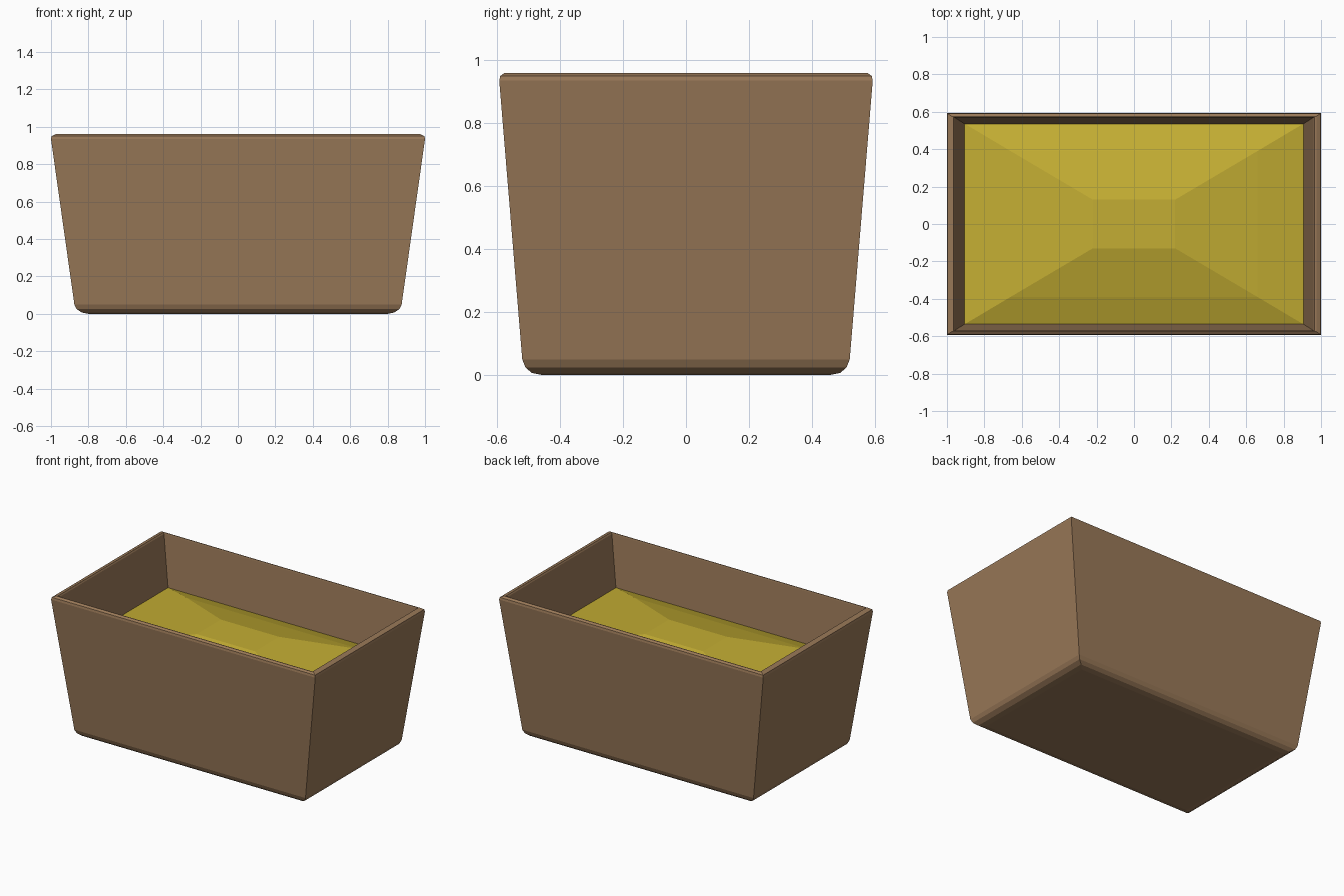
import bpy
import bmesh

cube = bpy.data.objects.get("Cube")
if cube:
    bpy.data.objects.remove(cube, do_unlink=True)


def make_material(name, color):
    mat = bpy.data.materials.new(name)
    mat.use_nodes = True
    mat.diffuse_color = color
    mat.node_tree.nodes["Principled BSDF"].inputs["Base Color"].default_value = color
    return mat


def loft_rectangles(name, rings, mat, cap_start=True):
    """Join a series of centred rectangles (half x, half y, height) with flat faces."""
    bm = bmesh.new()
    loops = [[bm.verts.new((sx * hx, sy * hy, z))
              for sx, sy in ((-1, -1), (1, -1), (1, 1), (-1, 1))]
             for hx, hy, z in rings]
    for low, high in zip(loops, loops[1:]):
        for i in range(4):
            j = (i + 1) % 4
            bm.faces.new((low[i], low[j], high[j], high[i]))
    if cap_start:
        bm.faces.new(loops[0][::-1])
    bm.faces.new(loops[-1])
    bm.normal_update()
    mesh = bpy.data.meshes.new(name)
    bm.to_mesh(mesh)
    bm.free()
    mesh.materials.append(mat)
    obj = bpy.data.objects.new(name, mesh)
    bpy.context.collection.objects.link(obj)
    return obj


brown = make_material("warm brown", (0.32, 0.19, 0.098, 1))
yellow = make_material("mustard yellow", (0.55, 0.42, 0.033, 1))

# Tapered box: rounded base, outer walls, rounded rim, inner walls and floor
loft_rectangles("box", [
    (0.80, 0.455, 0.0),
    (0.835, 0.49, 0.007),
    (0.863, 0.51, 0.025),
    (0.875, 0.52, 0.05),
    (1.0, 0.593, 0.935),
    (0.997, 0.59, 0.95),
    (0.975, 0.573 + 0.003, 0.96),
    (0.965, 0.572, 0.96),
    (0.96, 0.57, 0.95),
    (0.905, 0.535, 0.61),
    (0.82, 0.48, 0.08),
], brown)

# Shallow heap of filling with a flat top, steeper towards the walls
loft_rectangles("filling", [
    (0.907, 0.537, 0.61),
    (0.66, 0.39, 0.662),
    (0.22, 0.13, 0.73),
], yellow, cap_start=False)
